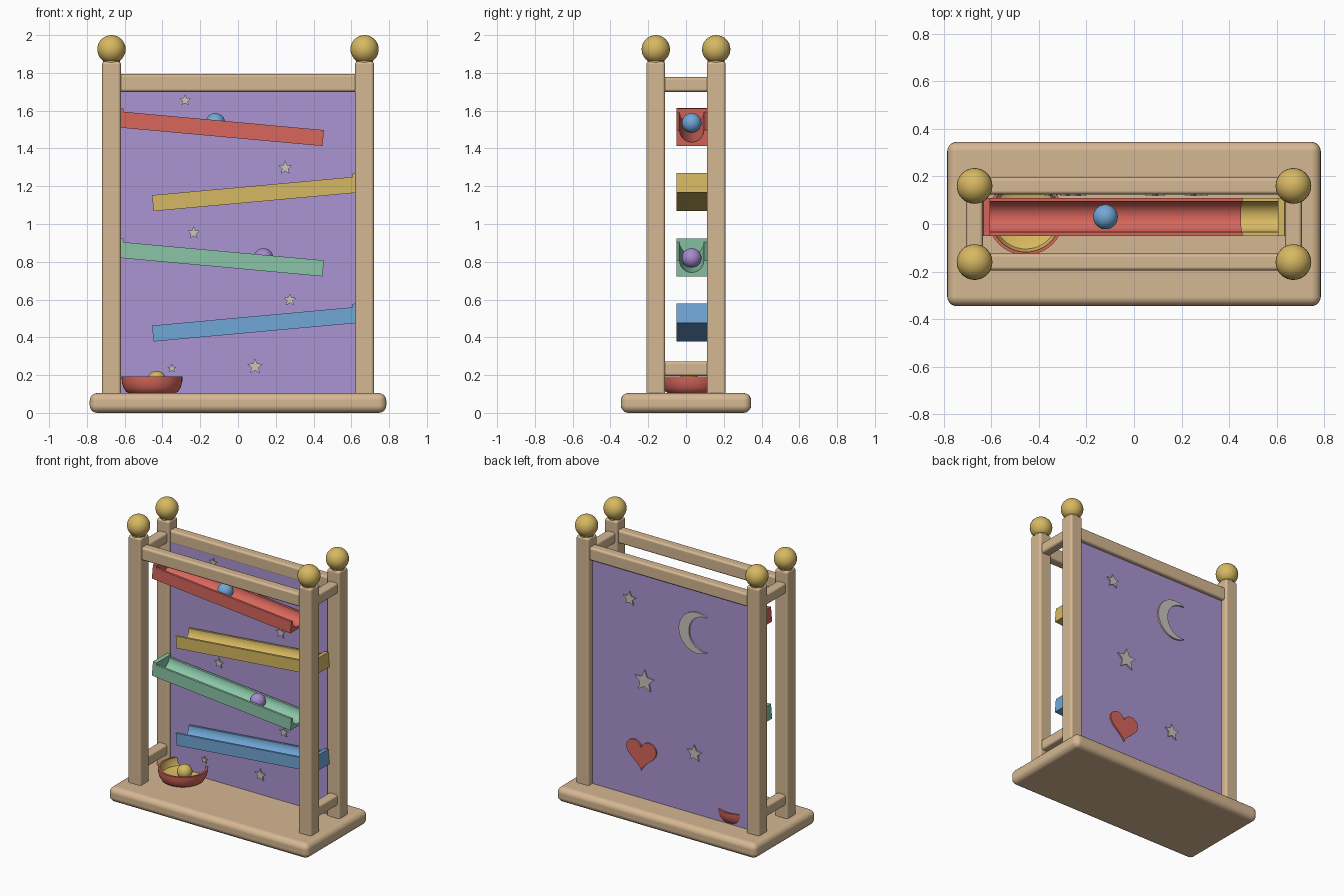
import bpy, bmesh, math
from mathutils import Matrix, Vector

if "Cube" in bpy.data.objects:
    bpy.data.objects.remove(bpy.data.objects["Cube"])


def material(name, rgb):
    m = bpy.data.materials.new(name)
    m.diffuse_color = (*[(c / 255) ** 2.2 for c in rgb], 1)
    m.use_nodes = True
    m.node_tree.nodes["Principled BSDF"].inputs["Base Color"].default_value = m.diffuse_color
    return m


WOOD = material("wood", (212, 182, 145))
GOLD = material("gold", (214, 183, 98))
RED = material("coral_red", (214, 102, 92))
GREEN = material("mint_green", (137, 196, 165))
BLUE = material("sky_blue", (112, 166, 214))
PURPLE = material("panel_purple", (168, 147, 208))
VIOLET = material("ball_violet", (164, 136, 204))
SILVER = material("star_silver", (200, 196, 188))


def finish(name, bm, *mats, angle=35):
    bmesh.ops.recalc_face_normals(bm, faces=bm.faces)
    me = bpy.data.meshes.new(name)
    bm.to_mesh(me)
    bm.free()
    for m in mats:
        me.materials.append(m)
    me.polygons.foreach_set("use_smooth", [True] * len(me.polygons))
    me.set_sharp_from_angle(angle=math.radians(angle))
    ob = bpy.data.objects.new(name, me)
    bpy.context.collection.objects.link(ob)
    return ob


def box(name, lo, hi, mat, bevel=0.0):
    lo, hi = Vector(lo), Vector(hi)
    bm = bmesh.new()
    bmesh.ops.create_cube(bm, size=1)
    bmesh.ops.scale(bm, vec=hi - lo, verts=bm.verts)
    bmesh.ops.translate(bm, vec=(lo + hi) / 2, verts=bm.verts)
    ob = finish(name, bm, mat)
    if bevel:
        b = ob.modifiers.new("bevel", "BEVEL")
        b.width, b.segments, b.harden_normals = bevel, 5, True
    return ob


def ball(name, loc, r, mat):
    bm = bmesh.new()
    bmesh.ops.create_uvsphere(bm, u_segments=32, v_segments=16, radius=r)
    bmesh.ops.translate(bm, vec=loc, verts=bm.verts)
    return finish(name, bm, mat)


def lathe(name, profile, loc, *mats, inner_from=None):
    # spin an (r, z) profile; segments from inner_from on use the second material
    bm = bmesh.new()
    n = 40
    rings = [[bm.verts.new((r * math.cos(2 * math.pi * i / n) + loc[0],
                            r * math.sin(2 * math.pi * i / n) + loc[1], z + loc[2]))
              for i in range(n)] for r, z in profile]
    for k in range(len(rings) - 1):
        for i in range(n):
            j = (i + 1) % n
            f = bm.faces.new((rings[k][i], rings[k][j], rings[k + 1][j], rings[k + 1][i]))
            if inner_from is not None and k >= inner_from:
                f.material_index = 1
    bm.faces.new(rings[0])
    bm.faces.new(rings[-1]).material_index = 0 if inner_from is None else 1
    return finish(name, bm, *mats)


def prism(bm, pts, axis_dir):
    # extrude a closed outline of 3D points
    f = bm.faces.new([bm.verts.new(p) for p in pts])
    ext = bmesh.ops.extrude_face_region(bm, geom=[f], use_keep_orig=True)
    bmesh.ops.translate(bm, vec=axis_dir,
                        verts=[g for g in ext["geom"] if isinstance(g, bmesh.types.BMVert)])


def plate(name, outline, x, z, y0, y1, mat):
    bm = bmesh.new()
    prism(bm, [(x + u, y0, z + v) for u, v in outline], (0, y1 - y0, 0))
    return finish(name, bm, mat)


def star(r):
    return [(q * math.sin(math.pi * k / 5), q * math.cos(math.pi * k / 5))
            for k in range(10) for q in [r if k % 2 == 0 else r * 0.47]]


# base board
box("base", (-0.785, -0.345, 0), (0.785, 0.345, 0.105), WOOD, 0.04)

# corner posts with ball finials
for sx, side in ((-1, "left"), (1, "right")):
    for sy, face in ((-1, "front"), (1, "back")):
        x, y = sx * 0.67, sy * 0.16
        box(f"post_{face}_{side}", (x - 0.05, y - 0.05, 0.09), (x + 0.05, y + 0.05, 1.86), WOOD, 0.016)
        lathe(f"finial_neck_{face}_{side}", [(0.045, 1.85), (0.045, 1.87), (0.055, 1.885)], (x, y, 0), GOLD)
        ball(f"finial_{face}_{side}", (x, y, 1.925), 0.075, GOLD)
    # short side rails
    for z0, level in ((1.7, "top"), (0.195, "bottom")):
        box(f"side_rail_{level}_{side}", (sx * 0.67 - 0.035, -0.125, z0),
            (sx * 0.67 + 0.035, 0.125, z0 + 0.077), WOOD, 0.015)

# long top rails
for sy, face in ((-1, "front"), (1, "back")):
    box(f"top_rail_{face}", (-0.64, sy * 0.16 - 0.035, 1.7), (0.64, sy * 0.16 + 0.035, 1.793), WOOD, 0.015)

# back panel
box("back_panel", (-0.63, 0.127, 0.1), (0.63, 0.165, 1.72), PURPLE)

# sloping half-pipe ramps, each with a stop at the high end
TILT, W, H, R = math.radians(5.2), 0.08, 0.085, 0.064
L = 1.09 / math.cos(TILT)
for i, (name, mat) in enumerate((("red", RED), ("yellow", GOLD), ("green", GREEN), ("blue", BLUE))):
    s = 1 if i % 2 == 0 else -1
    arc = [(-R * math.cos(math.pi * k / 20), -R * math.sin(math.pi * k / 20)) for k in range(21)]
    section = [(-W, -H), (-W, 0), *arc, (W, 0), (W, -H)]
    bm = bmesh.new()
    prism(bm, [(-L / 2 * s, u, v) for u, v in section], (L * s, 0, 0))
    prism(bm, [(-L / 2 * s, u, v) for u, v in ((-W, -H), (-W, 0.018), (W, 0.018), (W, -H))],
          (0.028 * s, 0, 0))
    bm.transform(Matrix.Translation((-0.09 * s, 0.03, 1.547 - 0.345 * i)) @ Matrix.Rotation(TILT * s, 4, "Y"))
    finish(f"ramp_{name}", bm, mat)

# catching bowl with gold lining
lathe("bowl", [(0.115, 0), (0.138, 0.012), (0.152, 0.035), (0.16, 0.065), (0.161, 0.092),
               (0.148, 0.092), (0.146, 0.065), (0.135, 0.04), (0.11, 0.025)],
      (-0.455, 0.03, 0.1), RED, GOLD, inner_from=5)

# rolling balls
ball("ball_blue", (-0.12, 0.03, 1.535), 0.052, BLUE)
ball("ball_violet", (0.135, 0.03, 0.82), 0.052, VIOLET)
ball("ball_gold", (-0.43, 0.015, 0.172), 0.05, GOLD)

# stars on the front of the panel
for k, (x, z, r) in enumerate(((-0.28, 1.655, 0.032), (0.25, 1.298, 0.038), (-0.235, 0.953, 0.035),
                               (0.275, 0.598, 0.035), (-0.35, 0.235, 0.025), (0.09, 0.245, 0.043))):
    plate(f"front_star_{k + 1}", star(r), x, z, 0.118, 0.128, SILVER)

# stars, moon and heart on the back of the panel
for k, (x, z, r) in enumerate(((0.325, 1.50, 0.052), (0.207, 0.945, 0.08), (-0.185, 0.535, 0.06))):
    plate(f"back_star_{k + 1}", star(r), x, z, 0.164, 0.174, SILVER)

RO, RI, D = 0.145, 0.125, 0.06
a = (D * D + RO * RO - RI * RI) / (2 * D)
h = math.sqrt(RO * RO - a * a)
t_out, t_in = math.atan2(h, -a), math.atan2(h, D - a)
N = 24
crescent = [(RO * math.cos(t), RO * math.sin(t)) for t in (t_out * (1 - 2 * k / N) for k in range(N + 1))]
crescent += [(-D + RI * math.cos(t), RI * math.sin(t))
             for t in (t_in * (2 * k / N - 1) for k in range(1, N))]
plate("moon", crescent, -0.21, 1.40, 0.164, 0.176, SILVER)

heart = []
for k in range(40):
    t = 2 * math.pi * k / 40
    heart.append((0.118 * math.sin(t) ** 3,
                  0.0072 * (13 * math.cos(t) - 5 * math.cos(2 * t) - 2 * math.cos(3 * t) - math.cos(4 * t) + 2.5)))
plate("heart", heart, 0.23, 0.41, 0.164, 0.176, RED)
